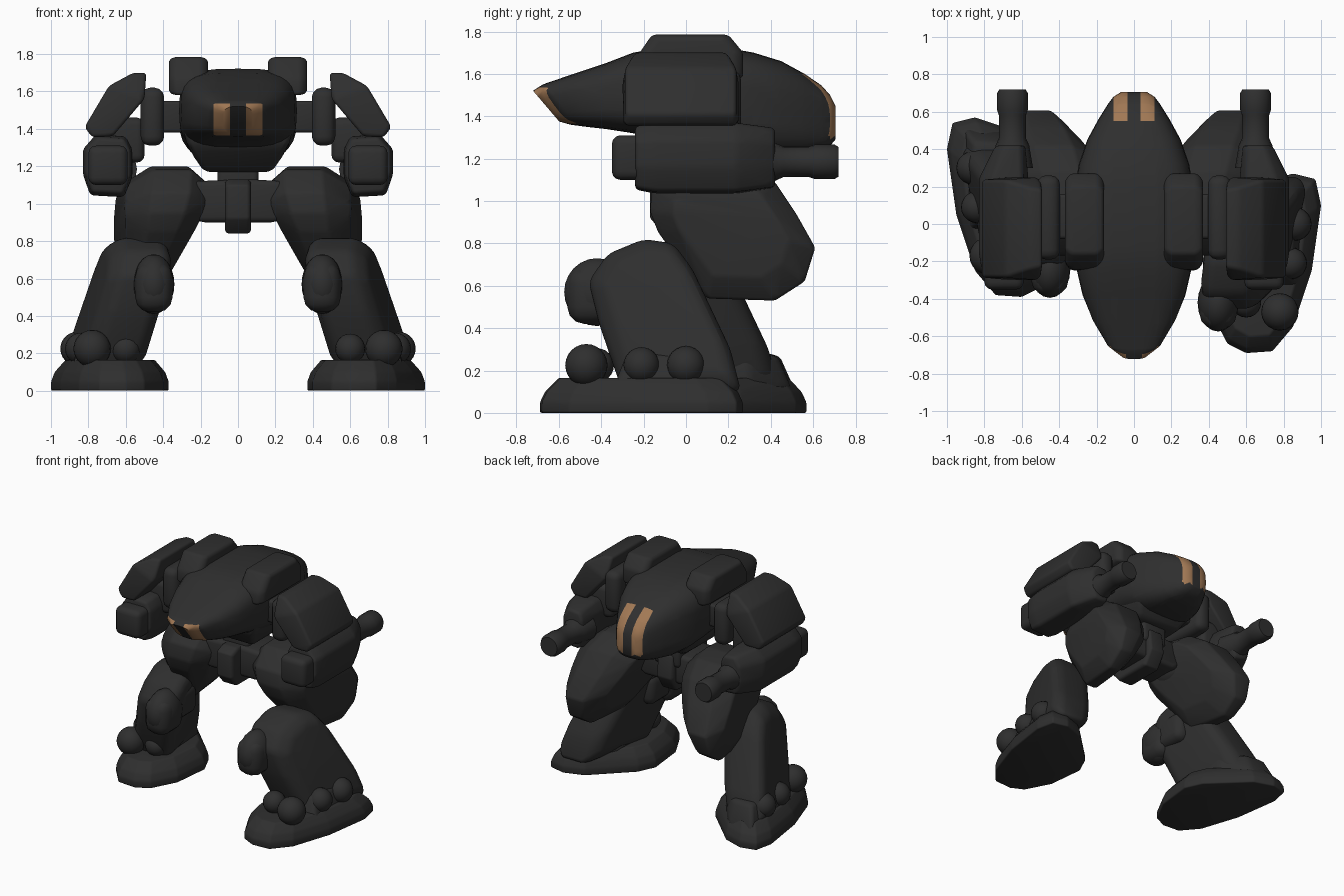
import bpy, bmesh, math
from mathutils import Vector

if "Cube" in bpy.data.objects:
    bpy.data.objects.remove(bpy.data.objects["Cube"])


def material(name, rgb):
    m = bpy.data.materials.new(name)
    m.diffuse_color = (*rgb, 1)
    m.use_nodes = True
    m.node_tree.nodes["Principled BSDF"].inputs["Base Color"].default_value = m.diffuse_color
    return m


DARK = material("charcoal armour", (0.028, 0.028, 0.028))
TAN = material("amber glass", (0.36, 0.19, 0.09))


def finish(name, bm, angle=40, mats=(DARK,)):
    bmesh.ops.recalc_face_normals(bm, faces=bm.faces[:])
    me = bpy.data.meshes.new(name)
    bm.to_mesh(me)
    bm.free()
    ob = bpy.data.objects.new(name, me)
    bpy.context.collection.objects.link(ob)
    for m in mats:
        me.materials.append(m)
    bpy.ops.object.select_all(action='DESELECT')
    ob.select_set(True)
    bpy.context.view_layer.objects.active = ob
    bpy.ops.object.shade_smooth_by_angle(angle=math.radians(angle))
    return ob


def chunk(name, pts, bevel=0.04, side=1, dy=0.0):
    """Rounded convex armour block around a few points."""
    bm = bmesh.new()
    for x, y, z in pts:
        bm.verts.new((x * side, y + dy, z))
    bmesh.ops.convex_hull(bm, input=bm.verts[:])
    bmesh.ops.delete(bm, geom=[v for v in bm.verts if not v.link_faces], context='VERTS')
    bmesh.ops.dissolve_limit(bm, angle_limit=math.radians(4), verts=bm.verts[:], edges=bm.edges[:])
    bmesh.ops.bevel(bm, geom=bm.edges[:], offset=bevel, segments=3, profile=0.5,
                    affect='EDGES', clamp_overlap=True)
    return finish(name, bm)


def box(name, x, y, z, **kw):
    return chunk(name, [(a, b, c) for a in x for b in y for c in z], **kw)


def slab(name, prof, centre, half, inset=0.75, rim=0.5, **kw):
    """Side profile (y, z) given thickness; centre(y, z) and half(y, z) set where it sits in x.
    The outline is kept on the middle band and shrinks towards both flanks."""
    cy = sum(p[0] for p in prof) / len(prof)
    cz = sum(p[1] for p in prof) / len(prof)
    pts = []
    for y, z in prof:
        yi, zi = cy + (y - cy) * inset, cz + (z - cz) * inset
        for s in (-1, 1):
            pts.append((centre(y, z) + s * rim * half(y, z), y, z))
            pts.append((centre(yi, zi) + s * half(yi, zi), yi, zi))
    return chunk(name, pts, **kw)


def ball(name, loc, size, side=1, dy=0.0):
    bm = bmesh.new()
    bmesh.ops.create_uvsphere(bm, u_segments=20, v_segments=12, radius=1)
    for v in bm.verts:
        v.co = Vector(((v.co.x * size[0] + loc[0]) * side,
                       v.co.y * size[1] + loc[1] + dy, v.co.z * size[2] + loc[2]))
    return finish(name, bm)


def tube(name, x, z, rings, side=1):
    """Turned part along y from (y, radius) pairs."""
    bm = bmesh.new()
    n, loops = 16, []
    for y, r in rings:
        loops.append([bm.verts.new(((x + r * math.cos(2 * math.pi * i / n)) * side, y,
                                    z + r * math.sin(2 * math.pi * i / n))) for i in range(n)])
    for a, b in zip(loops, loops[1:]):
        for i in range(n):
            bm.faces.new((a[i], a[(i + 1) % n], b[(i + 1) % n], b[i]))
    bm.faces.new(loops[0])
    bm.faces.new(loops[-1])
    return finish(name, bm)


# Fuselage: rounded sections (y, half width, bottom, top, tilt)
sections = [(-0.66, 0.08, 1.375, 1.52, -0.85), (-0.61, 0.15, 1.36, 1.55, -0.7),
            (-0.50, 0.225, 1.35, 1.60, -0.25), (-0.38, 0.275, 1.34, 1.65, 0),
            (-0.25, 0.305, 1.32, 1.70, 0), (-0.12, 0.315, 1.28, 1.722, 0),
            (0.2, 0.315, 1.24, 1.722, 0), (0.32, 0.295, 1.22, 1.70, 0),
            (0.45, 0.25, 1.21, 1.66, 0), (0.56, 0.19, 1.22, 1.60, 0),
            (0.64, 0.14, 1.24, 1.545, 0), (0.68, 0.11, 1.26, 1.50, 0),
            (0.705, 0.07, 1.29, 1.45, 0)]
bm = bmesh.new()
N, loops = 28, []
for y, w, lo, hi, tilt in sections:
    mid, h, ring = (lo + hi) / 2, (hi - lo) / 2, []
    for i in range(N):
        c, s = math.cos(2 * math.pi * i / N), math.sin(2 * math.pi * i / N)
        dz = h * math.copysign(abs(s) ** 0.6, s)
        ring.append(bm.verts.new((w * math.copysign(abs(c) ** 0.6, c), y + tilt * dz, mid + dz)))
    loops.append(ring)
for a, b in zip(loops, loops[1:]):
    for i in range(N):
        bm.faces.new((a[i], a[(i + 1) % N], b[(i + 1) % N], b[i]))
bm.faces.new(loops[0])
bm.faces.new(loops[-1])
# Cut the window strips into both ends
cuts = [((s * x, 0, 0), (1, 0, 0)) for s in (-1, 1) for x in (0.035, 0.042, 0.11, 0.132)]
cuts += [((0, 0.55, 0), (0, 1, 0)), ((0, 0, 1.285), (0, 0, 1)), ((0, -0.585, 1.45), (0, 1, 0.8)),
         ((0, 0, 1.535), (0, 0, 1)), ((0, 0, 1.365), (0, 0, 1))]
for co, no in cuts:
    bmesh.ops.bisect_plane(bm, geom=bm.verts[:] + bm.edges[:] + bm.faces[:],
                           plane_co=co, plane_no=no, dist=1e-5)
bmesh.ops.recalc_face_normals(bm, faces=bm.faces[:])
for f in bm.faces:
    c = f.calc_center_median()
    front = (c.y + 0.585) + 0.8 * (c.z - 1.45) < 0 and c.y < -0.5 and 1.365 < c.z < 1.535
    rear = c.y > 0.55 and c.z > 1.285 and f.normal.z > -0.3
    if (front and 0.042 < abs(c.x) < 0.132) or (rear and 0.035 < abs(c.x) < 0.11):
        f.material_index = 1
finish("fuselage", bm, 40, (DARK, TAN))

# Belly, waist and pelvis
chunk("belly", [(s * x, y, z) for s in (-1, 1) for x, y, z in
                [(0.30, -0.22, 1.42), (0.28, 0.36, 1.42), (0.27, -0.2, 1.30), (0.24, 0.36, 1.28),
                 (0.18, -0.08, 1.17), (0.18, 0.28, 1.17)]], bevel=0.03)
box("waist", (-0.11, 0.11), (-0.04, 0.24), (1.03, 1.22), bevel=0.03)
chunk("pelvis", [(s * x, y, z) for s in (-1, 1) for y in (-0.07, 0.22) for x, z in
                 [(0.07, 1.13), (0.15, 1.06), (0.25, 1.12), (0.25, 0.93), (0.2, 0.90),
                  (0.05, 0.93)]], bevel=0.04)
slab("pelvis_keel", [(-0.17, 1.10), (-0.17, 0.92), (-0.10, 0.84), (0.2, 0.84), (0.27, 0.95),
                     (0.25, 1.12), (-0.1, 1.13)], lambda y, z: 0, lambda y, z: 0.07,
     inset=0.9, rim=0.8, bevel=0.015)

foot_base = [(0.50, -0.64), (0.60, -0.69), (0.74, -0.68), (0.85, -0.55), (0.95, -0.25), (1.0, 0.1),
             (0.97, 0.24), (0.85, 0.27), (0.70, 0.22), (0.43, -0.04), (0.37, -0.17), (0.40, -0.45)]

for side, label in ((1, "right"), (-1, "left")):
    def nm(part):
        return label + "_" + part

    # Shoulder and arm
    slab(nm("roof_pod"), [(-0.25, 1.58), (-0.24, 1.67), (-0.16, 1.785), (0.2, 1.785), (0.27, 1.70),
                          (0.27, 1.58)], lambda y, z: 0.265, lambda y, z: 0.105,
         inset=0.85, rim=0.7, bevel=0.025, side=side)
    box(nm("shoulder_axle"), (0.28, 0.44), (-0.08, 0.16), (1.38, 1.55), bevel=0.02, side=side)
    box(nm("shoulder_drum"), (0.395, 0.52), (-0.19, 0.26), (1.31, 1.62), bevel=0.05, side=side)
    chunk(nm("shoulder_armour"), [(x, -0.02 + y * k, z) for y in (-0.28, 0.27) for x, z, k in
                                  [(0.49, 1.70, .75), (0.56, 1.70, .8), (0.69, 1.63, .95),
                                   (0.82, 1.41, .95), (0.78, 1.355, .95), (0.67, 1.36, 1),
                                   (0.50, 1.56, 1)]], bevel=0.04, side=side)
    box(nm("elbow"), (0.50, 0.74), (-0.10, 0.18), (1.22, 1.46), bevel=0.04, side=side)
    arm = [(0.60, 1.36), (0.76, 1.37), (0.83, 1.29), (0.83, 1.16), (0.79, 1.045),
           (0.61, 1.035), (0.565, 1.14), (0.565, 1.29)]
    chunk(nm("forearm"), [(0.68 + (x - 0.68) * k - o, y, 1.21 + (z - 1.21) * m) for x, z in arm
                          for y, k, m, o in ((-0.24, .9, .9, 0), (-0.15, 1, 1, 0), (0.24, 1, 1, 0),
                                             (0.42, .6, .85, 0.03))], bevel=0.02, side=side)
    box(nm("forearm_cap"), (0.59, 0.80), (-0.35, -0.15), (1.10, 1.31), bevel=0.04, side=side)
    tube(nm("gun_barrel"), 0.65, 1.185,
         [(0.30, 0.11), (0.42, 0.09), (0.46, 0.072), (0.58, 0.072), (0.61, 0.082), (0.70, 0.082),
          (0.72, 0.07)], side)

    # Thigh and knee: wide at the hip, narrow at the knee, turned outwards
    slab(nm("thigh"), [(-0.16, 1.06), (-0.04, 1.18), (0.12, 1.20), (0.28, 1.18), (0.42, 1.09),
                       (0.52, 0.94), (0.61, 0.78), (0.56, 0.62), (0.42, 0.53), (0.10, 0.54),
                       (-0.04, 0.72), (-0.13, 0.85), (-0.17, 0.95)],
         lambda y, z: 0.40 - 0.20 * (z - 1.05) + 0.13 * (y - 0.15),
         lambda y, z: 0.225 - 0.11 * max(0, 1.0 - z) / 0.4,
         inset=0.70, rim=0.45, bevel=0.03, side=side)
    ball(nm("hip"), (0.31, 0.07, 1.01), (0.14, 0.22, 0.16), side)

    # Shin: the left leg stands further back in the stride
    d = 0.0 if side > 0 else 0.18
    slab(nm("shin"), [(-0.37, 0.75), (-0.2, 0.82), (-0.06, 0.80), (0.03, 0.68), (0.07, 0.53),
                      (0.21, 0.30), (0.26, 0.10), (-0.30, 0.10), (-0.41, 0.42), (-0.46, 0.62)],
         lambda y, z: 0.69 - 0.24 * (z - 0.2) + 0.22 * (y + 0.1), lambda y, z: 0.17,
         inset=0.8, rim=0.65, bevel=0.04, side=side, dy=d)
    ball(nm("hock"), (0.45, -0.42, 0.57), (0.11, 0.155, 0.16), side, d)
    box(nm("hock_pad"), (0.35, 0.55), (-0.56, -0.30), (0.42, 0.69), bevel=0.08, side=side, dy=d)
    box(nm("shin_guard"), (0.37, 0.55), (-0.42, -0.12), (0.47, 0.70), bevel=0.06, side=side, dy=d)

    # Foot
    d = 0.0 if side > 0 else 0.30
    pts = [(0.68 + (x - 0.68) * kx, -0.2 + (y + 0.2) * ky, z) for x, y in foot_base
           for kx, ky, z in ((1, 1, 0), (1, 1, 0.05), (.94, .95, 0.10), (.76, .82, 0.165))]
    chunk(nm("foot"), pts, bevel=0.01, side=side, dy=d)
    chunk(nm("ankle"), [(0.52, -0.35, 0.1), (0.54, 0.0, 0.1), (0.70, 0.2, 0.1), (0.89, -0.35, 0.1),
                        (0.92, 0.22, 0.1), (0.54, -0.28, 0.27), (0.56, 0.0, 0.27),
                        (0.70, 0.13, 0.27), (0.84, -0.28, 0.28), (0.86, 0.14, 0.28)],
          bevel=0.04, side=side, dy=d)
    for i, (x, y, r) in enumerate([(0.78, -0.47, 0.10), (0.84, -0.21, 0.085), (0.86, 0.0, 0.09),
                                   (0.60, -0.42, 0.08)]):
        ball(nm("ankle_bolt_%d" % (i + 1)), (x, y, 0.225), (r, r, r), side, d)
